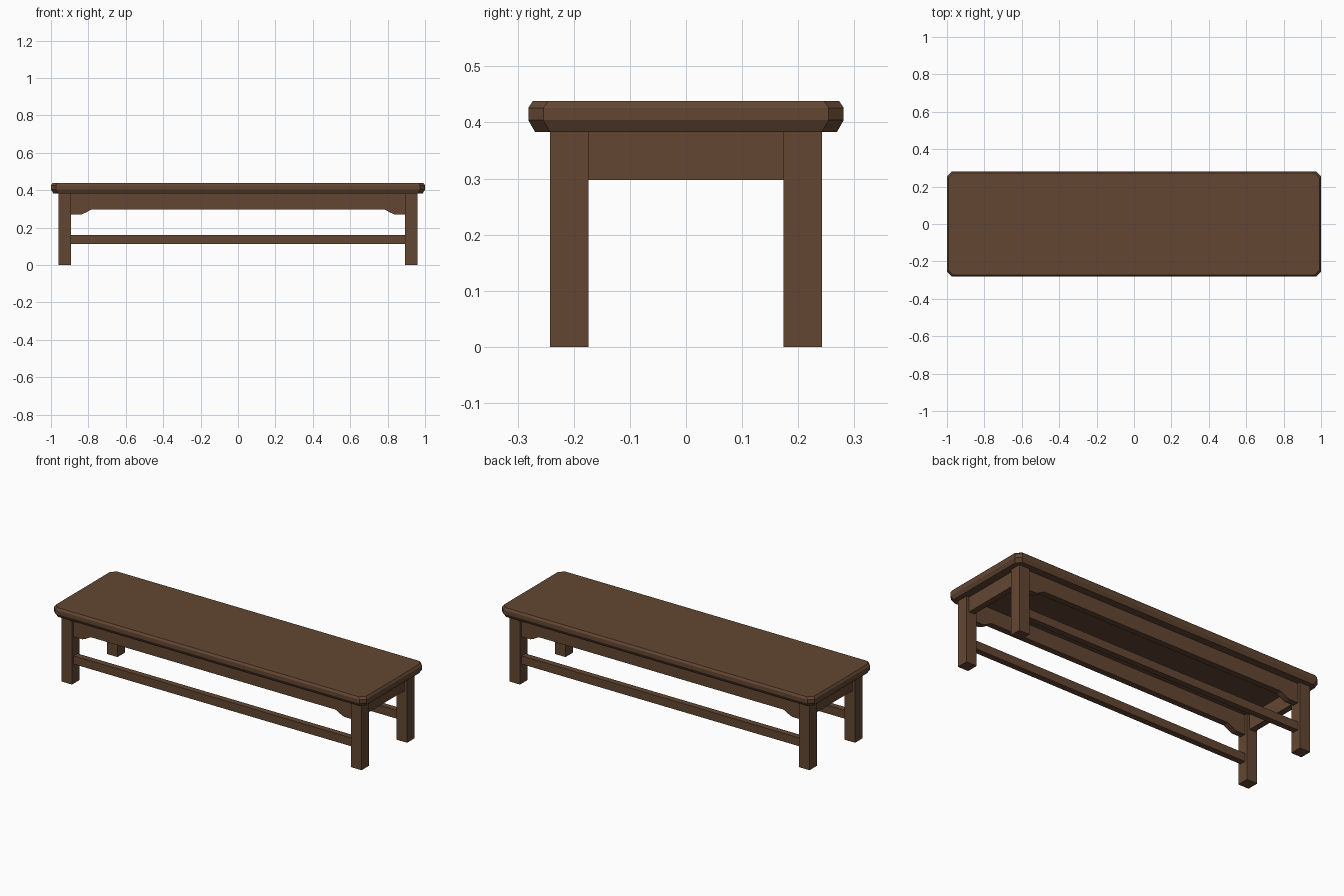
import bpy
import bmesh

cube = bpy.data.objects.get("Cube")
if cube:
    bpy.data.objects.remove(cube, do_unlink=True)

wood = bpy.data.materials.new("dark_brown_wood")
wood.use_nodes = True
colour = (0.125, 0.062, 0.032, 1)
wood.diffuse_color = colour
bsdf = next(n for n in wood.node_tree.nodes if n.type == "BSDF_PRINCIPLED")
bsdf.inputs["Base Color"].default_value = colour
bsdf.inputs["Roughness"].default_value = 0.8


def loft(name, rings):
    """Solid made by joining matching rings of points and capping both ends."""
    bm = bmesh.new()
    loops = [[bm.verts.new(p) for p in ring] for ring in rings]
    n = len(loops[0])
    for low, high in zip(loops, loops[1:]):
        for i in range(n):
            j = (i + 1) % n
            bm.faces.new((low[i], low[j], high[j], high[i]))
    bm.faces.new(loops[0][::-1])
    bm.faces.new(loops[-1])
    bmesh.ops.recalc_face_normals(bm, faces=bm.faces)
    mesh = bpy.data.meshes.new(name)
    bm.to_mesh(mesh)
    bm.free()
    mesh.materials.append(wood)
    obj = bpy.data.objects.new(name, mesh)
    bpy.context.collection.objects.link(obj)
    return obj


def box(name, x, y, z):
    return loft(name, [[(x[0], y[0], h), (x[1], y[0], h),
                        (x[1], y[1], h), (x[0], y[1], h)] for h in z])


def mirrored(pair, sign):
    return sorted(sign * v for v in pair)


# Bench top: clipped corners with bevelled upper and lower edges
def top_ring(inset, z, clip=0.027):
    x, y = 1 - inset, 0.281 - inset
    return [(x - clip, -y, z), (x, clip - y, z), (x, y - clip, z), (x - clip, y, z),
            (clip - x, y, z), (-x, y - clip, z), (-x, clip - y, z), (clip - x, -y, z)]


loft("bench_top", [top_ring(0.012, 0.383), top_ring(0, 0.404),
                   top_ring(0, 0.426), top_ring(0.008, 0.438)])

LEG_X, LEG_Y = (0.893, 0.96), (0.174, 0.242)
RAIL_Y = (0.191, 0.226)

# Legs
for sx, side in ((1, "left"), (-1, "right")):
    for sy, end in ((-1, "front"), (1, "back")):
        box(f"{end}_{side}_leg", mirrored(LEG_X, sx), mirrored(LEG_Y, sy), (0, 0.383))

# Long aprons with dropped corner brackets, and low stretchers
half = [(0.893, 0.383), (0.893, 0.27), (0.837, 0.27), (0.812, 0.281), (0.783, 0.297)]
profile = half + [(-x, z) for x, z in reversed(half)]
for sy, end in ((-1, "front"), (1, "back")):
    loft(f"{end}_apron", [[(x, y, z) for x, z in profile] for y in mirrored(RAIL_Y, sy)])
    box(f"{end}_stretcher", (-0.893, 0.893), mirrored(RAIL_Y, sy), (0.112, 0.16))

# End aprons
for sx, side in ((1, "left"), (-1, "right")):
    box(f"{side}_end_apron", mirrored((0.909, 0.944), sx), (-0.174, 0.174), (0.297, 0.383))
